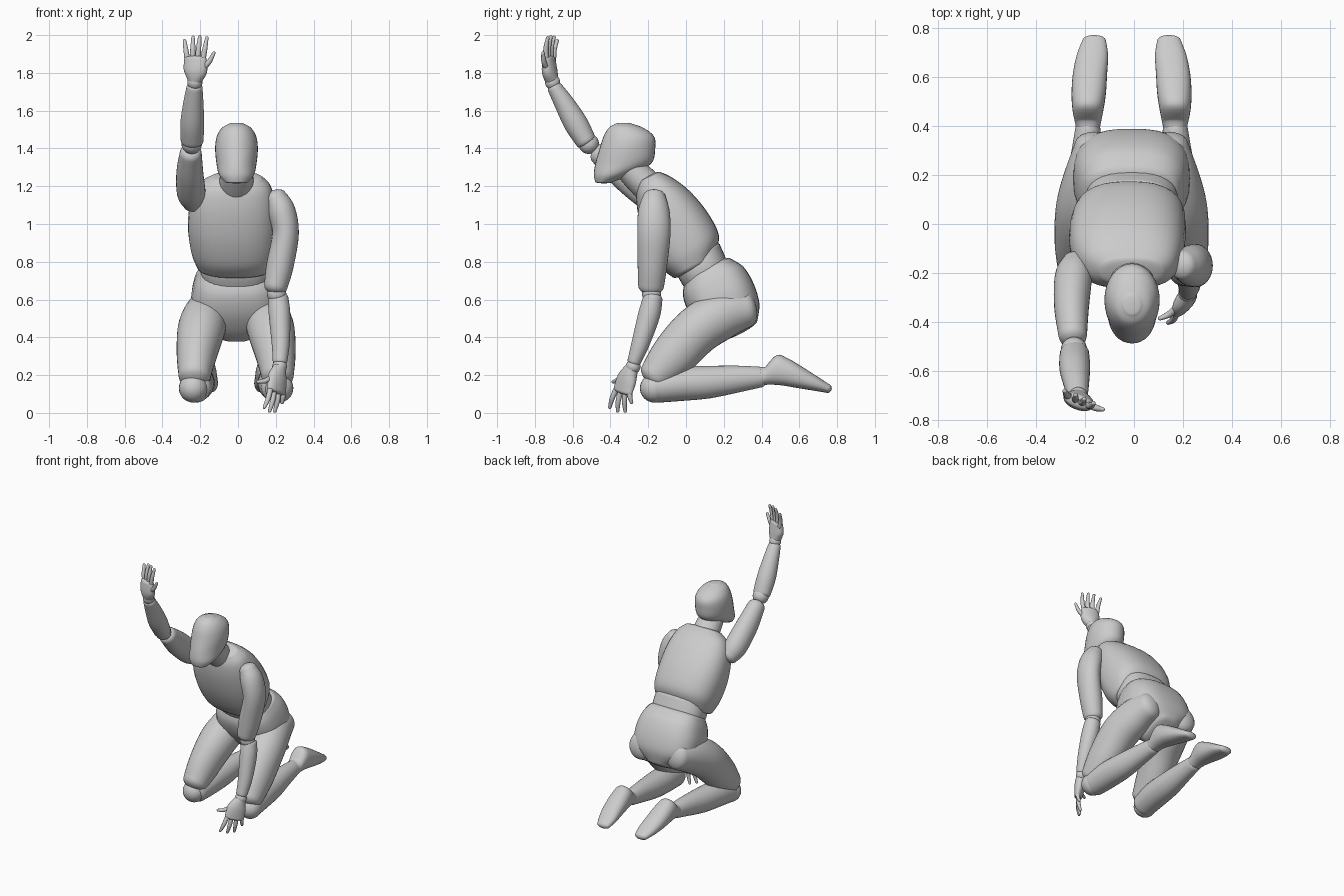
import bpy, bmesh, math
from mathutils import Vector

X = Vector((1, 0, 0))


def spline(a, b, c, d, t):
    return [0.5 * (2*q + (r-p)*t + (2*p-5*q+4*r-s)*t*t + (3*q-p-3*r+s)*t**3)
            for p, q, r, s in zip(a, b, c, d)]


def loft(name, rings, side=X, axis=None, dome=0.5, power=2.0, n=32, steps=5):
    """Skin through rings (x, y, z, half width, half depth) with rounded ends."""
    pts = []
    for i in range(len(rings) - 1):
        a, b = rings[max(i-1, 0)], rings[i]
        c, d = rings[i+1], rings[min(i+2, len(rings)-1)]
        pts += [spline(a, b, c, d, k / steps) for k in range(steps)]
    pts.append(list(rings[-1]))
    secs = []
    for i, p in enumerate(pts):
        lo, hi = pts[max(i-1, 0)], pts[min(i+1, len(pts)-1)]
        t = Vector(axis) if axis else Vector(hi[:3]) - Vector(lo[:3])
        secs.append((Vector(p[:3]), t.normalized(), p[3], p[4]))

    def cap(sec, sign):
        c, t, w, d = sec
        return [(c + t * sign * dome * min(w, d) * math.sin(math.radians(a)), t,
                 w * math.cos(math.radians(a)), d * math.cos(math.radians(a)))
                for a in (20, 40, 60, 75, 86)]

    secs = cap(secs[0], -1)[::-1] + secs + cap(secs[-1], 1)
    bm = bmesh.new()
    loops = []
    for c, t, w, d in secs:
        u = (Vector(side) - t * t.dot(Vector(side))).normalized()
        v = t.cross(u)
        loop = []
        for k in range(n):
            a = 2 * math.pi * k / n
            ca, sa = math.cos(a), math.sin(a)
            loop.append(bm.verts.new(
                c + u * w * math.copysign(abs(ca) ** (2/power), ca)
                + v * d * math.copysign(abs(sa) ** (2/power), sa)))
        loops.append(loop)
    for la, lb in zip(loops, loops[1:]):
        for k in range(n):
            bm.faces.new((la[k], la[(k+1) % n], lb[(k+1) % n], lb[k]))
    bm.faces.new(loops[0])
    bm.faces.new(loops[-1])
    bmesh.ops.recalc_face_normals(bm, faces=bm.faces)
    me = bpy.data.meshes.new(name)
    bm.to_mesh(me)
    bm.free()
    me.shade_smooth()
    ob = bpy.data.objects.new(name, me)
    bpy.context.collection.objects.link(ob)
    return ob


def ball(name, loc, r):
    bpy.ops.mesh.primitive_uv_sphere_add(segments=24, ring_count=16, radius=r, location=loc)
    bpy.context.object.name = name
    bpy.ops.object.shade_smooth()


def digits(name, pairs, bend):
    for i, (base, tip) in enumerate(pairs):
        b, e = Vector(base), Vector(tip)
        m = (b + e) / 2 + Vector(bend)
        loft(f"{name}_{i+1}", [(*b, .015, .015), (*m, .0135, .0135), (*e, .009, .009)],
             side=(.6, .75, .1), dome=1, n=12, steps=4)


# Head: level slices from chin to crown
loft("head", [(-.008, -.435, 1.222, .06, .045), (-.008, -.39, 1.26, .092, .098),
              (-.008, -.332, 1.32, .106, .148), (-.008, -.31, 1.40, .113, .147),
              (-.008, -.303, 1.465, .104, .133), (-.008, -.318, 1.51, .076, .09),
              (-.008, -.33, 1.53, .04, .045)], axis=(0, 0, 1), dome=.15)
loft("neck", [(-.01, -.15, 1.15, .095, .085), (-.008, -.24, 1.235, .09, .082),
              (-.005, -.32, 1.32, .08, .075)])

# Torso: three leaning blocks
loft("chest", [(-.015, .04, .775, .2, .125), (-.02, .015, .86, .228, .178),
               (-.027, -.05, .985, .238, .18), (-.027, -.118, 1.11, .226, .15),
               (-.02, -.17, 1.2, .19, .105), (-.01, -.193, 1.245, .135, .065)],
     axis=(0, -.45, .89), dome=.2, power=2.5)
loft("abdomen", [(-.01, .06, .84, .18, .13), (-.01, .085, .77, .19, .135),
                 (-.01, .12, .70, .18, .13)], axis=(0, .4, -.9), dome=.3, power=2.5)
loft("pelvis", [(-.01, .118, .755, .195, .137), (-.01, .145, .695, .222, .178),
                (-.01, .19, .60, .238, .188), (-.01, .238, .505, .215, .167),
                (-.01, .265, .435, .10, .125)],
     axis=(0, .43, -.9), dome=.25, power=2.8)

# Legs, mirrored about the body centre
for s, label in ((-1, "right"), (1, "left")):
    def m(rings):
        return [(-.01 + s * r[0], *r[1:]) for r in rings]
    loft(label + "_thigh", m([(.142, .32, .55, .09, .098), (.158, .195, .518, .117, .127),
                              (.185, .06, .438, .125, .13), (.21, -.07, .30, .105, .12),
                              (.22, -.165, .195, .085, .088)]), dome=.6)
    loft(label + "_shin", m([(.217, -.16, .135, .083, .082), (.205, -.03, .153, .088, .09),
                             (.195, .12, .163, .081, .086), (.185, .28, .18, .063, .07),
                             (.178, .40, .19, .05, .054)]))
    ball(label + "_knee", (-.01 + s * .227, -.168, .131), .076)
    loft(label + "_foot", m([(.178, .41, .195, .052, .05), (.178, .465, .228, .063, .08),
                             (.175, .53, .215, .07, .072), (.170, .61, .185, .07, .056),
                             (.16, .69, .154, .064, .038), (.153, .75, .13, .048, .024)]),
         axis=(0, .95, -.2), dome=.9, power=2.3)

# Lowered arm
loft("left_upper_arm", [(.2, -.168, 1.14, .058, .062), (.23, -.17, 1.07, .073, .083),
                        (.252, -.17, .95, .07, .088), (.222, -.178, .78, .072, .078),
                        (.2, -.185, .67, .062, .068)], dome=.7)
ball("left_elbow", (.205, -.182, .63), .051)
loft("left_forearm", [(.212, -.175, .61, .054, .051), (.22, -.195, .52, .057, .058),
                      (.226, -.24, .37, .048, .048), (.222, -.275, .27, .038, .036)])
ball("left_wrist", (.22, -.28, .245), .039)
loft("left_palm", [(.218, -.288, .235, .038, .034), (.208, -.313, .18, .063, .036),
                   (.204, -.334, .115, .066, .026)], side=(-.65, -.72, 0), dome=.6)
digits("left_finger", [((.17, -.372, .12), (.14, -.403, .03)),
                       ((.19, -.348, .11), (.167, -.362, .01)),
                       ((.213, -.323, .11), (.195, -.322, .01)),
                       ((.235, -.299, .12), (.234, -.288, .055))], (.004, -.004, 0))
digits("left_thumb", [((.182, -.335, .19), (.107, -.385, .165))], (0, -.008, -.008))

# Raised arm
loft("right_upper_arm", [(-.235, -.165, 1.12, .062, .063), (-.248, -.22, 1.17, .076, .081),
                         (-.255, -.34, 1.275, .071, .081), (-.25, -.455, 1.375, .058, .061)],
     dome=.7)
ball("right_elbow", (-.245, -.515, 1.425), .054)
loft("right_forearm", [(-.243, -.53, 1.44, .06, .055), (-.242, -.585, 1.535, .063, .063),
                       (-.236, -.648, 1.645, .053, .052), (-.23, -.697, 1.725, .042, .039)])
ball("right_wrist", (-.228, -.706, 1.75), .04)
loft("right_palm", [(-.228, -.71, 1.76, .039, .036), (-.225, -.722, 1.81, .064, .038),
                    (-.226, -.725, 1.875, .062, .028)], side=(1, -.35, 0), dome=.6)
digits("right_finger", [((-.268, -.702, 1.87), (-.283, -.682, 1.97)),
                        ((-.24, -.716, 1.88), (-.238, -.698, 1.988)),
                        ((-.213, -.728, 1.88), (-.203, -.715, 1.991)),
                        ((-.186, -.74, 1.87), (-.165, -.732, 1.985))], (0, -.006, 0))
digits("right_thumb", [((-.19, -.735, 1.82), (-.128, -.757, 1.905))], (.006, -.006, -.004))
